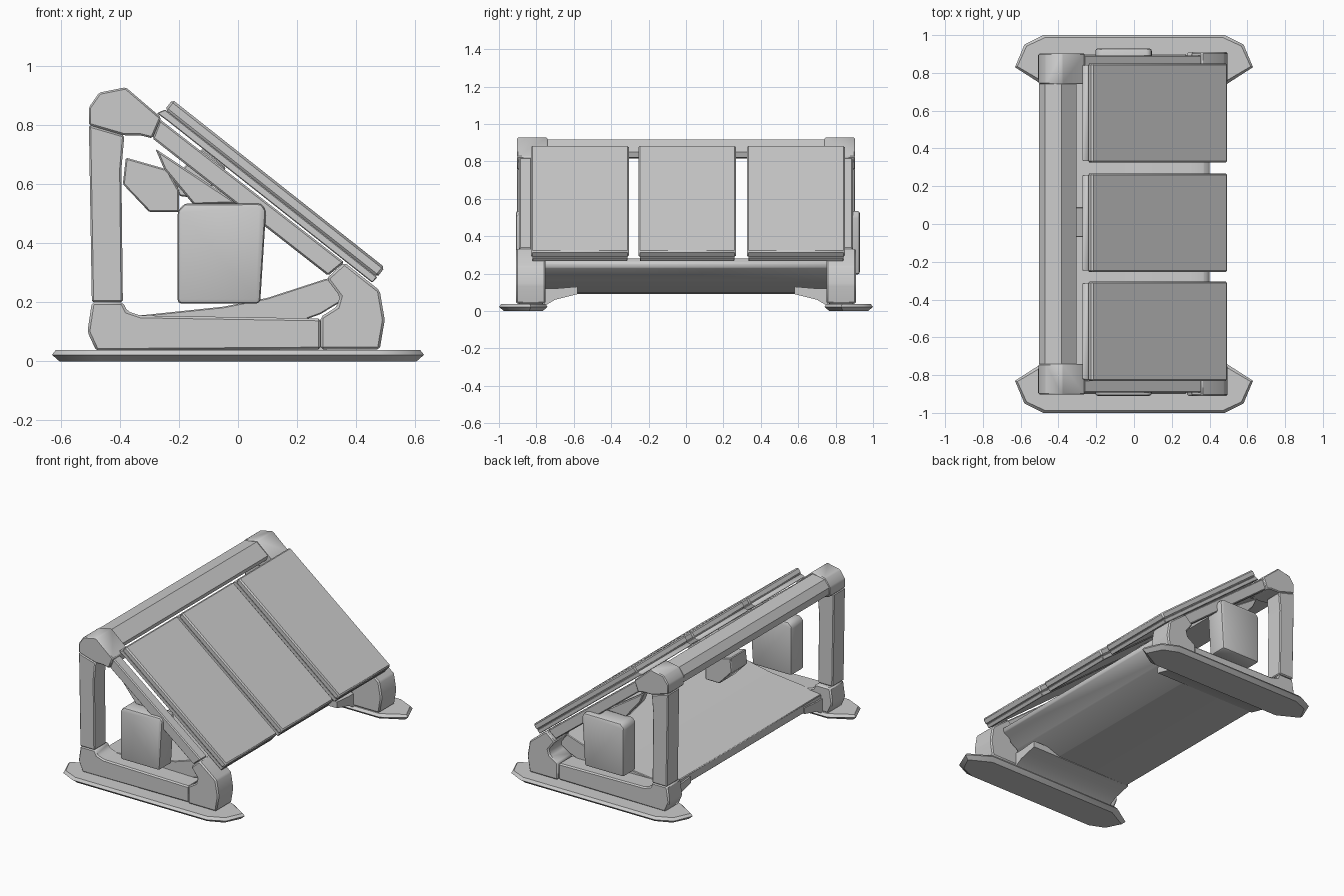
import bpy, bmesh, math

grey = bpy.data.materials.new("light_grey")
grey.diffuse_color = (0.6, 0.6, 0.6, 1)


def finish(bm, name, bevel=0.0, segments=1):
    """Turn a bmesh into a named, shaded object."""
    bmesh.ops.recalc_face_normals(bm, faces=bm.faces)
    if bevel:
        bmesh.ops.bevel(bm, geom=bm.edges[:], offset=bevel, segments=segments,
                        profile=0.5, affect='EDGES', clamp_overlap=True)
    me = bpy.data.meshes.new(name)
    bm.to_mesh(me)
    bm.free()
    me.materials.append(grey)
    ob = bpy.data.objects.new(name, me)
    bpy.context.collection.objects.link(ob)
    bpy.ops.object.select_all(action='DESELECT')
    ob.select_set(True)
    bpy.context.view_layer.objects.active = ob
    bpy.ops.object.shade_smooth_by_angle(angle=math.radians(35))
    return ob


def loft(name, rows, bevel=0.0, segments=1):
    """Skin a stack of matching 3D loops and cap both ends."""
    bm = bmesh.new()
    rows = [[bm.verts.new(p) for p in r] for r in rows]
    bm.faces.new(rows[0])
    bm.faces.new(rows[-1])
    n = len(rows[0])
    for p, q in zip(rows, rows[1:]):
        for i in range(n):
            j = (i + 1) % n
            bm.faces.new((p[i], p[j], q[j], q[i]))
    return finish(bm, name, bevel, segments)


def prism(name, pts, y0, y1, bevel=0.0, segments=1):
    """Extrude an x-z profile along y."""
    return loft(name, [[(x, y, z) for x, z in pts] for y in (y0, y1)], bevel, segments)


def foot(name, s):
    """Flat skid with swept-back tips and a narrower sole."""
    half = [(0.48, 1.0), (0.58, 0.95), (0.63, 0.83), (0.49, 0.74)]
    outline = half + [(-x, y) for x, y in reversed(half)]
    rows = [[(x * kx, s * (0.87 + (y - 0.87) * ky), z) for x, y in outline]
            for kx, ky, z in ((0.96, 0.8, 0.0), (1.0, 1.0, 0.022), (0.98, 0.9, 0.038))]
    return loft(name, rows)


# Matching end frames: feet, lower beam, post, strut and hanging box
for s, tag in ((-1, "front"), (1, "rear")):
    foot(tag + "_foot", s)
    prism(tag + "_lower_beam",
          [(-0.48, 0.035), (-0.51, 0.1), (-0.495, 0.2), (-0.39, 0.2), (-0.375, 0.17),
           (-0.33, 0.155), (0.28, 0.145), (0.28, 0.04)], s * 0.76, s * 0.9, 0.008)
    prism(tag + "_post", [(-0.495, 0.2), (-0.505, 0.8), (-0.385, 0.765), (-0.395, 0.65), (-0.39, 0.2)],
          s * 0.785, s * 0.903, 0.006)
    prism(tag + "_front_block",
          [(0.28, 0.04), (0.28, 0.15), (0.335, 0.185), (0.345, 0.22), (0.3, 0.28), (0.36, 0.335),
           (0.48, 0.24), (0.497, 0.14), (0.48, 0.04)], s * 0.75, s * 0.91, 0.008)
    prism(tag + "_top_block",
          [(-0.505, 0.8), (-0.505, 0.86), (-0.47, 0.91), (-0.38, 0.928), (-0.26, 0.825),
           (-0.29, 0.755), (-0.33, 0.765), (-0.385, 0.765)], s * 0.74, s * 0.903, 0.006)
    prism(tag + "_strut", [(-0.265, 0.82), (0.36, 0.335), (0.305, 0.29), (-0.29, 0.755)],
          s * 0.825, s * 0.892, 0.006)
    # Sloped web between the foot and the tray
    x0, x1 = -0.44, 0.3
    loft(tag + "_foot_web", [[(x0, s * y, a), (x1, s * y, a), (x1, s * y, b), (x0, s * y, b)]
                             for y, a, b in ((0.76, 0.025, 0.12), (0.7, 0.06, 0.12), (0.58, 0.09, 0.13))])
    y_out = 0.93 if s > 0 else 0.91
    prism(tag + "_hanging_box", [(-0.205, 0.195), (-0.205, 0.51), (-0.18, 0.535), (0.08, 0.535),
                                 (0.095, 0.51), (0.075, 0.195)],
          s * (y_out - 0.13), s * y_out, 0.02, 2)
    prism(tag + "_box_bracket", [(-0.15, 0.53), (-0.25, 0.65), (-0.28, 0.72), (0.0, 0.535)],
          s * 0.77, s * 0.825, 0.006)

# Top rear beam joining the end frames
prism("top_beam", [(-0.5, 0.815), (-0.503, 0.86), (-0.47, 0.905), (-0.385, 0.918),
                   (-0.305, 0.85), (-0.315, 0.82)], -0.74, 0.74)

# Floor tray with a raised front lip and sloping underside
prism("floor_tray", [(-0.43, 0.09), (-0.43, 0.145), (-0.05, 0.185), (0.1, 0.215), (0.3, 0.28),
                     (0.37, 0.28), (0.4, 0.255), (0.395, 0.23), (0.28, 0.16), (0.1, 0.095)],
      -0.78, 0.78, 0.004)

# Three sloping panels
for i, (y0, y1) in enumerate(((-0.83, -0.305), (-0.255, 0.268), (0.325, 0.85))):
    prism("panel_plate_%d" % i, [(-0.222, 0.886), (0.497, 0.318), (0.472, 0.285), (-0.247, 0.853)],
          y0, y1, 0.008)
    prism("panel_backing_%d" % i, [(-0.247, 0.853), (0.472, 0.285), (0.455, 0.266), (-0.24, 0.815),
                                   (-0.275, 0.84)], y0 + 0.008, y1 - 0.008, 0.003)

# Small tilted box and its arm under the middle panel
prism("middle_box", [(-0.38, 0.69), (-0.39, 0.6), (-0.3, 0.505), (-0.2, 0.505), (-0.2, 0.58), (-0.24, 0.65)],
      -0.07, 0.09, 0.005)
prism("middle_box_arm", [(-0.22, 0.62), (-0.2, 0.56), (-0.12, 0.55), (-0.04, 0.655), (-0.12, 0.72)],
      -0.03, 0.05, 0.005)
